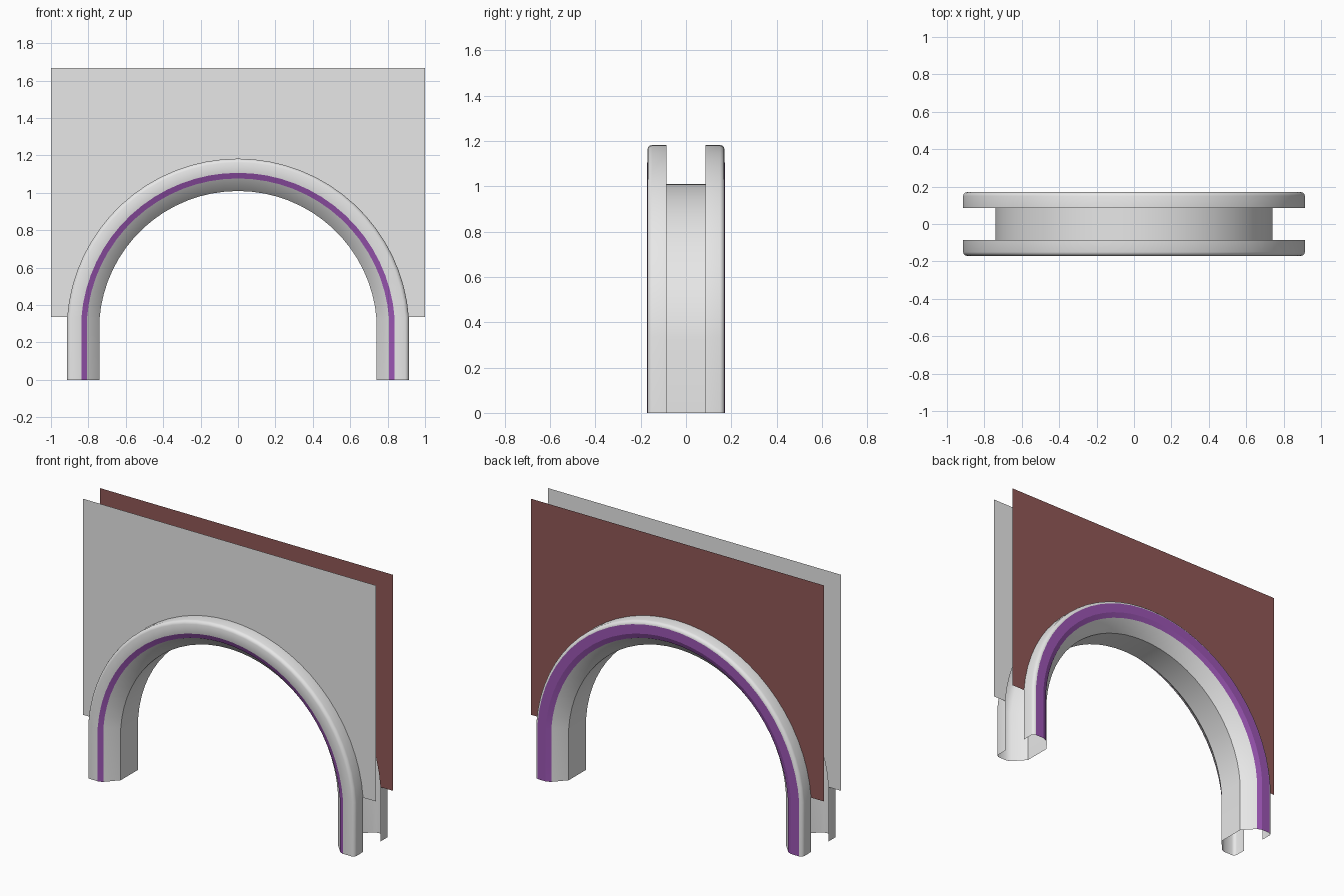
import bpy, bmesh, math

cube = bpy.data.objects.get("Cube")
if cube:
    bpy.data.objects.remove(cube, do_unlink=True)


def material(name, colour):
    m = bpy.data.materials.new(name)
    m.use_nodes = True
    m.diffuse_color = (*colour, 1)
    m.node_tree.nodes["Principled BSDF"].inputs["Base Color"].default_value = (*colour, 1)
    return m


grey = material("light grey", (0.8, 0.8, 0.8))
brown = material("reddish brown", (0.285, 0.098, 0.095))
purple = material("purple", (0.33, 0.093, 0.456))

CENTRE, SPRING, TOP = 0.267, 0.335, 1.668
OUTER, INNER, WALL_Y = 0.916, 0.743, 0.085
START = math.asin((SPRING - CENTRE) / OUTER)
STEPS = 32


def arc(r):
    """Points (x, z) of the arch, from the +x springing to the -x one."""
    angles = [START + (math.pi - 2 * START) * i / STEPS for i in range(STEPS + 1)]
    return [(r * math.cos(a), CENTRE + r * math.sin(a)) for a in angles]


def finish(name, bm, mat):
    mesh = bpy.data.meshes.new(name)
    bm.to_mesh(mesh)
    bm.free()
    mesh.materials.append(mat)
    ob = bpy.data.objects.new(name, mesh)
    bpy.context.collection.objects.link(ob)
    return ob


def sweep(name, section, mat, sharp):
    """Carry an open section (radius, y) up one leg, over and down the other."""
    bm = bmesh.new()
    rows = []
    for r, y in section:
        path = arc(r)
        path = [(path[0][0], 0)] + path + [(path[-1][0], 0)]
        rows.append([bm.verts.new((x, y, z)) for x, z in path])
    for a, b in zip(rows, rows[1:]):
        for i in range(len(a) - 1):
            bm.faces.new((a[i], a[i + 1], b[i + 1], b[i]))
    ob = finish(name, bm, mat)
    bpy.ops.object.select_all(action='DESELECT')
    ob.select_set(True)
    bpy.context.view_layer.objects.active = ob
    bpy.ops.object.shade_smooth_by_angle(angle=math.radians(sharp))


# Arch moulding with rounded outer corners, open towards the walls
front = [(OUTER, -WALL_Y), (OUTER, -0.15), (0.913, -0.159), (0.905, -0.167),
         (0.896, -0.17), (0.84, -0.17), (0.81, -0.158), (INNER, -WALL_Y)]
back = [(r, -y) for r, y in reversed(front)]
sweep("arch_moulding", front + back, grey, 35)

# Painted bands: a thin bead in front, the bead and whole face at the back
PAINT = 0.002
sweep("front_band", [(r, y - PAINT) for r, y in front[5:7]], purple, 15)
sweep("back_band", [(r, y + PAINT) for r, y in back[1:4]], purple, 15)

# Wall sheets above the arch, one on each side
for name, side, mat in (("front_wall", -1, grey), ("back_wall", 1, brown)):
    bm = bmesh.new()
    lower = [(1, SPRING)] + arc(OUTER) + [(-1, SPRING)]
    columns = [[bm.verts.new((x, side * WALL_Y, h)) for h in (z, TOP)] for x, z in lower]
    for (a, b), (c, d) in zip(columns, columns[1:]):
        bm.faces.new((a, b, d, c) if side < 0 else (a, c, d, b))
    bmesh.ops.dissolve_degenerate(bm, dist=0.0001, edges=bm.edges)
    for f in bm.faces:
        f.normal_update()
        if f.normal.y * side < 0:
            f.normal_flip()
    finish(name, bm, mat)
